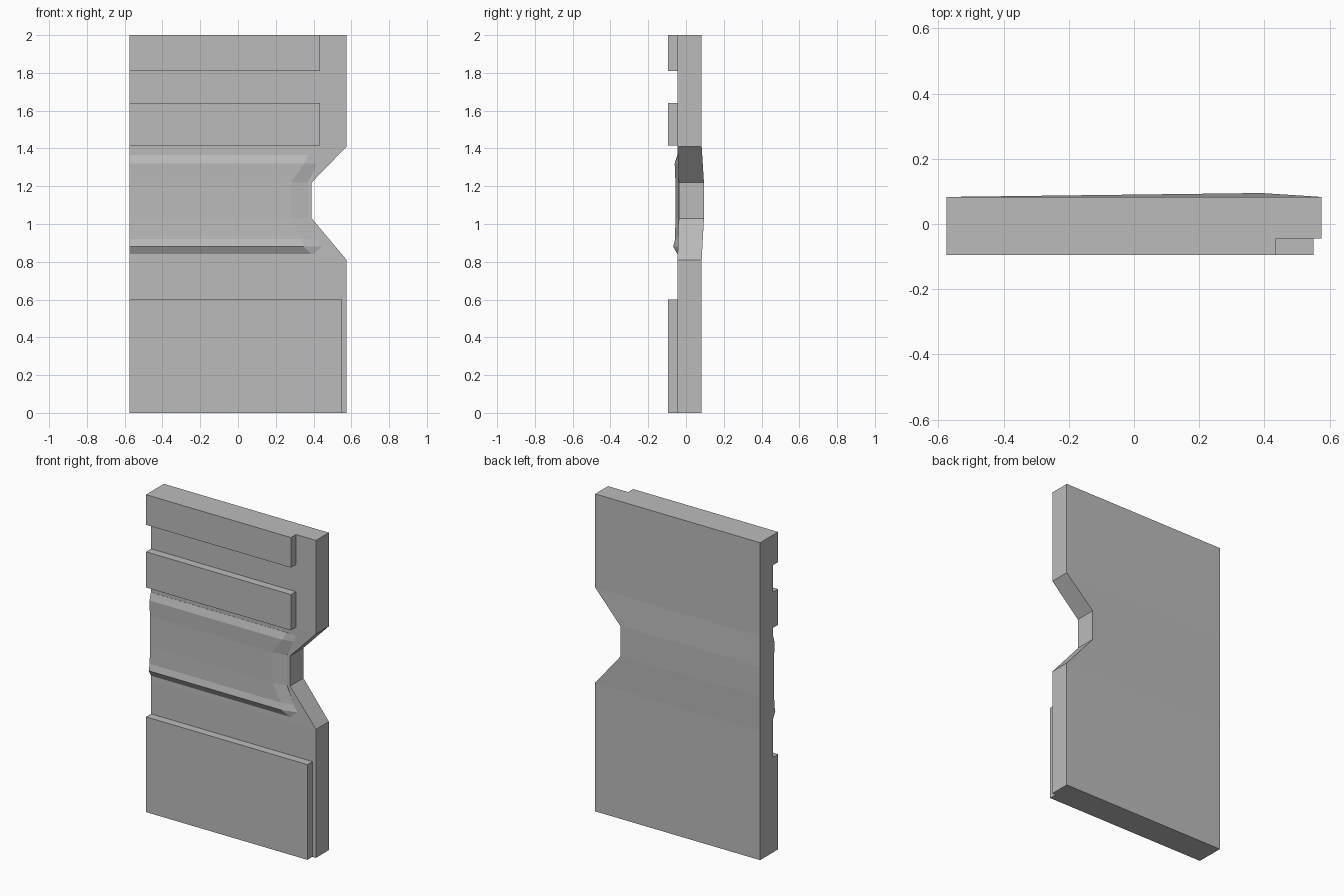
import bpy
import bmesh

cube = bpy.data.objects.get("Cube")
if cube:
    bpy.data.objects.remove(cube, do_unlink=True)

grey = bpy.data.materials.new("plain_grey")
grey.use_nodes = True
tone = (0.5, 0.5, 0.5, 1)
grey.diffuse_color = tone
grey.node_tree.nodes["Principled BSDF"].inputs["Base Color"].default_value = tone

LEFT, FRONT, BACK, FACE = -0.575, -0.045, 0.083, -0.095


def loft(name, rings):
    """Skin a closed solid through rings of equal length."""
    bm = bmesh.new()
    rows = [[bm.verts.new(p) for p in ring] for ring in rings]
    n = len(rows[0])
    for a, b in zip(rows, rows[1:]):
        for i in range(n):
            j = (i + 1) % n
            bm.faces.new((a[i], a[j], b[j], b[i]))
    bm.faces.new(rows[0])
    bm.faces.new(rows[-1])
    bmesh.ops.recalc_face_normals(bm, faces=bm.faces)
    mesh = bpy.data.meshes.new(name)
    bm.to_mesh(mesh)
    bm.free()
    mesh.materials.append(grey)
    obj = bpy.data.objects.new(name, mesh)
    bpy.context.collection.objects.link(obj)


# Slab with a notch in one edge and a slight swelling behind it: z, edge x, front y, back y
slab = [(0, 0.575, FRONT, BACK), (0.81, 0.575, FRONT, BACK),
        (1.03, 0.39, -0.038, 0.095), (1.22, 0.39, -0.038, 0.095),
        (1.41, 0.575, FRONT, BACK), (2, 0.575, FRONT, BACK)]
loft("notched_slab", [[(LEFT, FRONT, z), (x, f, z), (x, b, z), (LEFT, BACK, z)]
                      for z, x, f, b in slab])

# Raised moulding across the front: z, y, crest end x, foot end x
band = [(0.84, -0.045, 0.39, 0.45), (0.88, -0.068, 0.35, 0.45),
        (0.92, -0.058, 0.34, 0.42), (1.03, -0.056, 0.28, 0.37),
        (1.22, -0.056, 0.28, 0.37), (1.32, -0.060, 0.35, 0.42),
        (1.365, -0.046, 0.37, 0.45)]
loft("front_moulding", [[(LEFT, y, z), (crest, y, z), (foot, -0.041, z),
                         (foot, 0, z), (LEFT, 0, z)]
                        for z, y, crest, foot in band])

# Flat raised panels
for name, low, high, right in (("bottom_panel", 0, 0.6, 0.55),
                               ("middle_panel", 1.415, 1.64, 0.435),
                               ("top_panel", 1.81, 2, 0.435)):
    loft(name, [[(LEFT, FACE, z), (right, FACE, z), (right, FRONT, z), (LEFT, FRONT, z)]
                for z in (low, high)])
